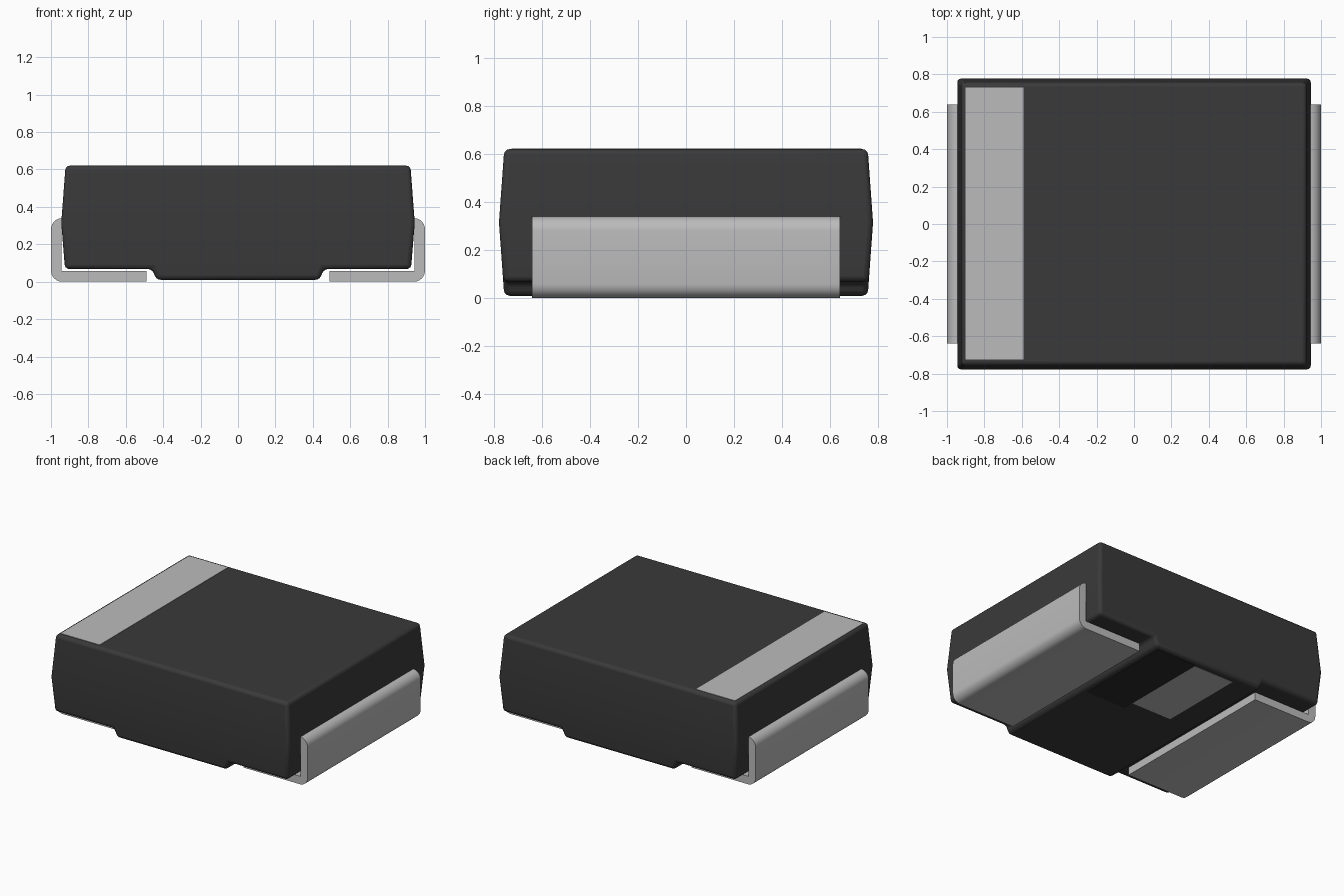
import bpy, bmesh, math

if "Cube" in bpy.data.objects:
    bpy.data.objects.remove(bpy.data.objects["Cube"])


def material(name, grey):
    mat = bpy.data.materials.new(name)
    mat.use_nodes = True
    colour = (grey, grey, grey, 1)
    mat.diffuse_color = colour
    mat.node_tree.nodes["Principled BSDF"].inputs["Base Color"].default_value = colour
    return mat


black = material("black plastic", 0.042)
dark = material("dark print", 0.025)
silver = material("silver grey", 0.50)


def extrude_profile(name, points, half_depth, mat):
    """Extrude an x-z outline along y; half_depth gives the depth at each height."""
    bm = bmesh.new()
    front, back = [[bm.verts.new((x, s * half_depth(z), z)) for x, z in points]
                   for s in (-1, 1)]
    bm.faces.new(front)
    bm.faces.new(back)
    for i in range(len(points)):
        j = (i + 1) % len(points)
        bm.faces.new((front[i], front[j], back[j], back[i]))
    bmesh.ops.recalc_face_normals(bm, faces=bm.faces)
    return finish(name, bm, mat)


def finish(name, bm, mat):
    mesh = bpy.data.meshes.new(name)
    bm.to_mesh(mesh)
    bm.free()
    mesh.materials.append(mat)
    obj = bpy.data.objects.new(name, mesh)
    bpy.context.collection.objects.link(obj)
    return obj


def smooth(obj, angle):
    bpy.ops.object.select_all(action="DESELECT")
    obj.select_set(True)
    bpy.context.view_layer.objects.active = obj
    bpy.ops.object.shade_smooth_by_angle(angle=math.radians(angle))


def plate(name, x0, x1, y0, y1, z, thick, mat):
    bm = bmesh.new()
    bmesh.ops.create_cube(bm, size=1)
    for v in bm.verts:
        v.co = ((x0 + x1) / 2 + v.co.x * (x1 - x0),
                (y0 + y1) / 2 + v.co.y * (y1 - y0), z + v.co.z * thick)
    return finish(name, bm, mat)


# Moulded body: widest at the parting line, with a stepped foot below
TOP, MID = 0.62, 0.315
half = [(0.435, 0.01), (0.46, 0.068), (0.925, 0.068), (0.945, MID), (0.922, TOP)]
outline = half + [(-x, z) for x, z in reversed(half)]
body = extrude_profile("body", outline,
                       lambda z: 0.778 - 0.022 * abs(z - MID) / (TOP - MID), black)
bm = bmesh.new()
bm.from_mesh(body.data)
ends = [f for f in bm.faces if abs(f.normal.y) > 0.9]
for face in ends:
    corners = [v for v in face.verts if abs(v.co.z - MID) < 0.001]
    bmesh.utils.face_split(face, *corners)
bm.to_mesh(body.data)
bm.free()
bevel = body.modifiers.new("rounded edges", "BEVEL")
bevel.width = 0.022
bevel.segments = 3
bevel.limit_method = "ANGLE"
bevel.angle_limit = math.radians(30)
smooth(body, 40)


# Bent metal leads, wrapping from the side of the body to underneath it
def arc(cx, cz, r, start):
    return [(cx + r * math.cos(math.radians(start + 15 * i)),
             cz + r * math.sin(math.radians(start + 15 * i))) for i in range(7)]


R, HIGH, THICK = 0.06, 0.34, 0.057
lead_outline = ([(0.49, 0)] + arc(1 - R, R, R, -90) + arc(1 - R, HIGH - R, R, 0)
                + [(0.88, HIGH), (0.88, HIGH - THICK), (1 - THICK, HIGH - THICK),
                   (1 - THICK, THICK), (0.49, THICK)])
for side, name in ((1, "left_lead"), (-1, "right_lead")):
    lead = extrude_profile(name, [(side * x, z) for x, z in lead_outline],
                           lambda z: 0.64, silver)
    smooth(lead, 30)

# Polarity band on top and printed patches underneath
plate("polarity_band", -0.90, -0.59, -0.725, 0.73, TOP, 0.005, silver)
plate("underside_dark_patch", 0.08, 0.40, 0.0, 0.72, 0.01, 0.004, dark)
plate("underside_grey_patch", -0.24, 0.08, 0.08, 0.71, 0.01, 0.004, silver)
